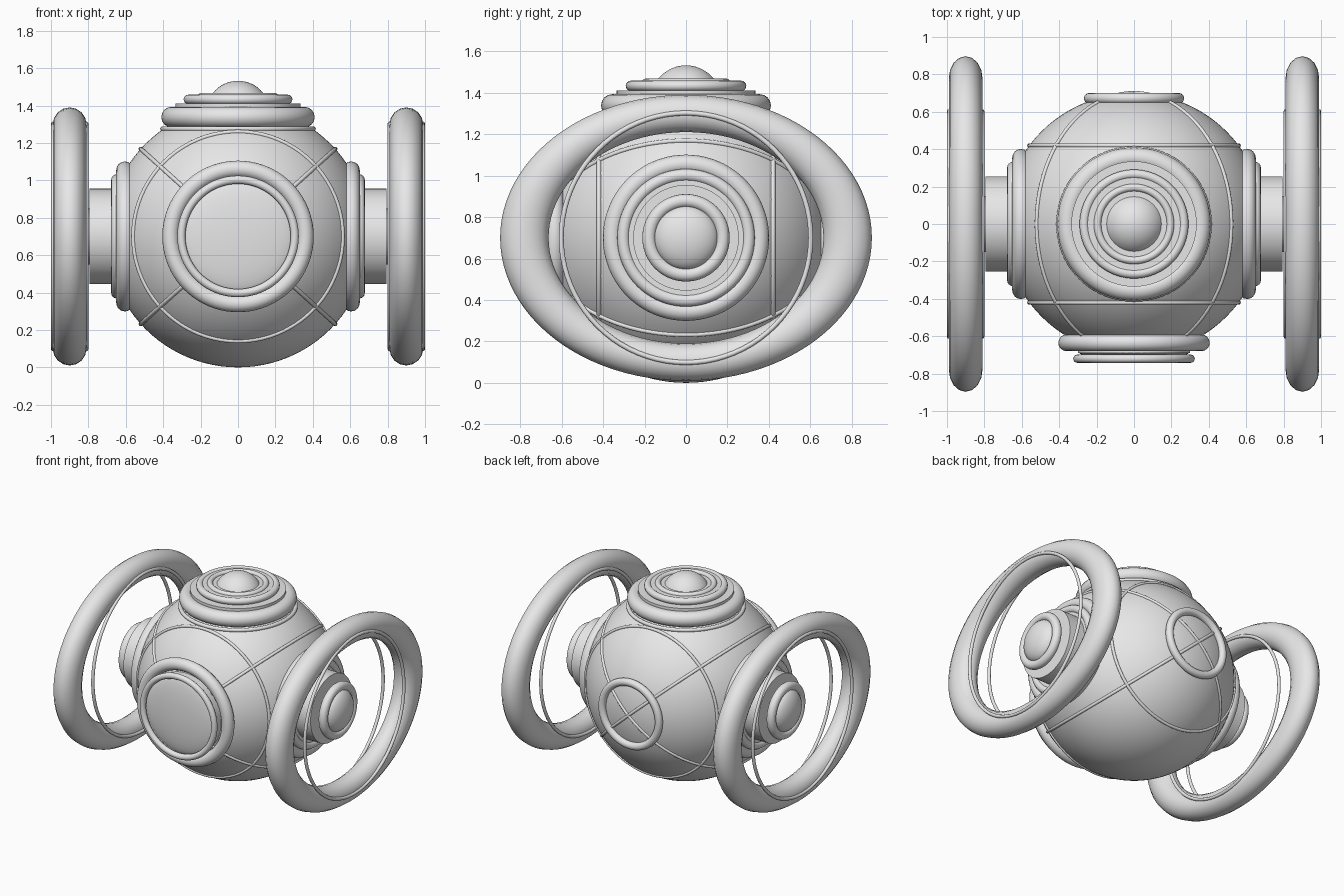
import bpy
import math
from mathutils import Vector

if "Cube" in bpy.data.objects:
    bpy.data.objects.remove(bpy.data.objects["Cube"])

C = Vector((0, 0, 0.7))          # centre of the round body
R = 0.7

grey = bpy.data.materials.new("light_grey")
grey.diffuse_color = (0.8, 0.8, 0.8, 1)
grey.use_nodes = True
grey.node_tree.nodes["Principled BSDF"].inputs["Base Color"].default_value = grey.diffuse_color


def finish(name):
    ob = bpy.context.object
    ob.name = name
    ob.data.materials.append(grey)
    bpy.ops.object.shade_smooth_by_angle(angle=math.radians(40))
    return ob


def turn(axis):
    # rotation that takes +z onto the given direction
    return Vector((0, 0, 1)).rotation_difference(Vector(axis)).to_euler()


def torus(name, axis, dist, major, minor, scale=(1, 1, 1), seg=80):
    bpy.ops.mesh.primitive_torus_add(
        major_radius=major, minor_radius=minor, major_segments=seg, minor_segments=16,
        location=C + Vector(axis) * dist, rotation=turn(axis))
    ob = finish(name)
    ob.scale = scale
    return ob


def drum(name, axis, start, end, radius):
    bpy.ops.mesh.primitive_cylinder_add(
        vertices=64, radius=radius, depth=end - start,
        location=C + Vector(axis) * (start + end) / 2, rotation=turn(axis))
    return finish(name)


def dome(name, axis, dist, radius, height):
    bpy.ops.mesh.primitive_uv_sphere_add(
        segments=48, ring_count=24, radius=1,
        location=C + Vector(axis) * dist, rotation=turn(axis))
    ob = finish(name)
    ob.scale = (radius, radius, height)
    return ob


# round body
bpy.ops.mesh.primitive_uv_sphere_add(segments=96, ring_count=48, radius=R, location=C)
finish("body")

# raised seams: front and back circles, two tilted great circles
for label, s in (("front", -1), ("back", 1)):
    torus(label + "_seam", (0, s, 0), 0.42, 0.56, 0.011)
tilt = math.radians(42)
for label, s in (("left", -1), ("right", 1)):
    torus(label + "_diagonal_seam", (s * math.sin(tilt), 0, math.cos(tilt)), 0, R, 0.011, seg=96)

# front window
F = (0, -1, 0)
torus("window_flange", F, 0.635, 0.36, 0.045)
drum("window_barrel", F, 0.5, 0.69, 0.3)
torus("window_rim", F, 0.72, 0.303, 0.022)
dome("window_glass", F, 0.68, 0.3, 0.05)

# back porthole ring
torus("back_ring", (0, 1, 0), 0.672, 0.24, 0.028)

# stepped cap on top
U = (0, 0, 1)
torus("cap_seam", U, 0.575, 0.402, 0.014)
drum("cap_base", U, 0.5, 0.65, 0.36)
torus("cap_ring_large", U, 0.638, 0.355, 0.055)
drum("cap_plate", U, 0.64, 0.71, 0.335)
torus("cap_ring_middle", U, 0.733, 0.266, 0.025)
drum("cap_inner_plate", U, 0.7, 0.75, 0.255)
torus("cap_ring_small", U, 0.748, 0.195, 0.02)
dome("cap_knob", U, 0.66, 0.172, 0.172)

# side hubs and the big oval rings
for label, s in (("left", -1), ("right", 1)):
    A = (s, 0, 0)
    torus(label + "_hub_flange", A, 0.605, 0.355, 0.046)
    drum(label + "_hub_base", A, 0.5, 0.64, 0.345)
    torus(label + "_hub_step", A, 0.648, 0.302, 0.03)
    drum(label + "_hub_plate", A, 0.6, 0.665, 0.29)
    drum(label + "_hub_barrel", A, 0.6, 0.795, 0.255)
    drum(label + "_hub_neck", A, 0.78, 0.85, 0.15)
    torus(label + "_hub_rim", A, 0.85, 0.178, 0.033)
    dome(label + "_hub_knob", A, 0.85, 0.155, 0.08)
    torus(label + "_side_ring", A, 0.9, 0.6, 0.09, scale=(1, 1.3, 1), seg=96)
    for part, d in (("inner", 0.812), ("outer", 0.988)):
        torus(label + "_" + part + "_wire", A, d, 0.602, 0.012)
